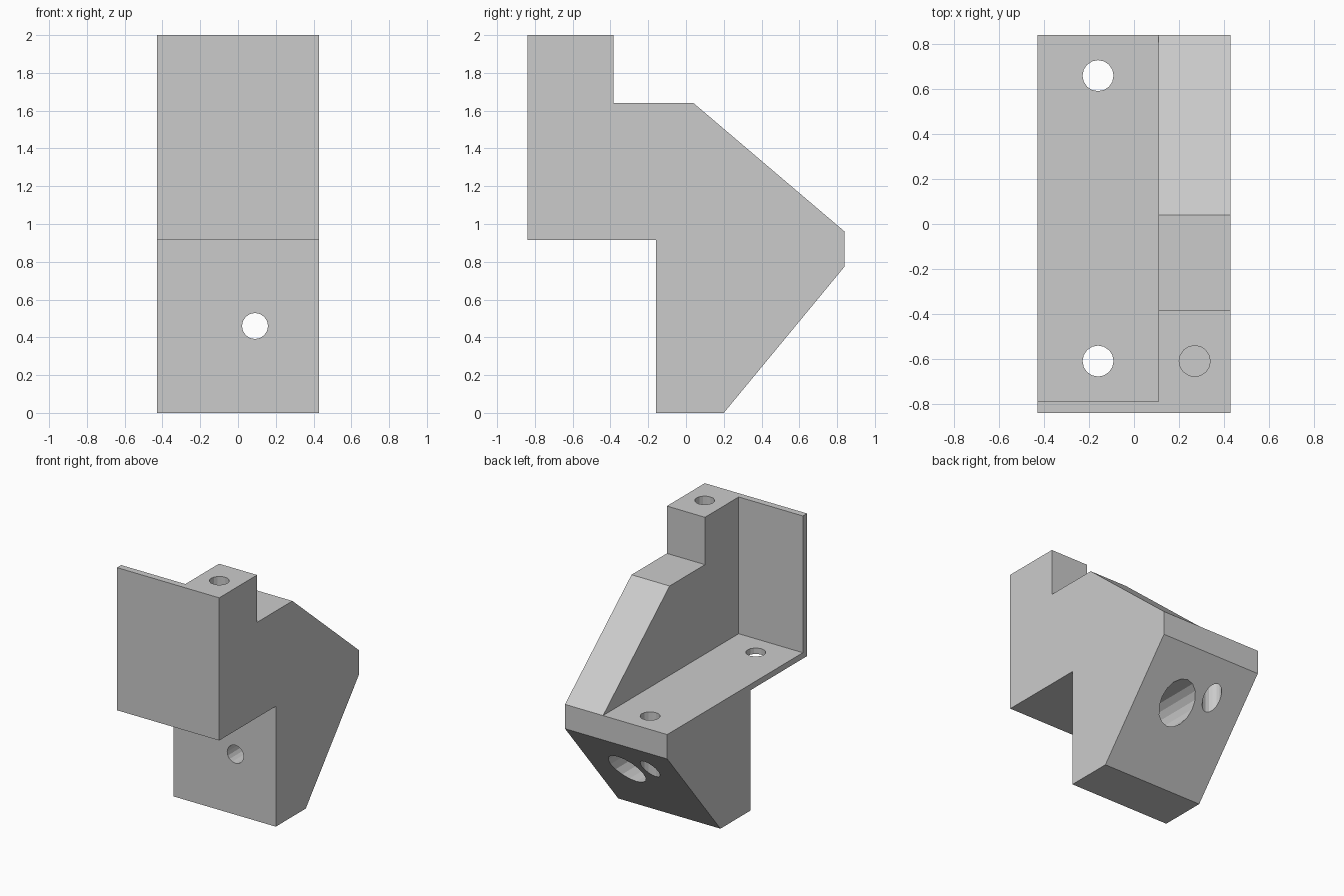
import bpy, bmesh
from math import pi
from mathutils import Matrix, Vector

if "Cube" in bpy.data.objects:
    bpy.data.objects.remove(bpy.data.objects["Cube"])

W = 0.43  # half width of the bracket


def finish(name, bm):
    bmesh.ops.recalc_face_normals(bm, faces=bm.faces[:])
    mesh = bpy.data.meshes.new(name)
    bm.to_mesh(mesh)
    bm.free()
    ob = bpy.data.objects.new(name, mesh)
    bpy.context.collection.objects.link(ob)
    return ob


def box(name, lo, hi):
    lo, hi = Vector(lo), Vector(hi)
    bm = bmesh.new()
    bmesh.ops.create_cube(bm, size=1, matrix=Matrix.Translation((lo + hi) / 2)
                          @ Matrix.Diagonal((*(hi - lo), 1)))
    return finish(name, bm)


def drill(name, start, end, radius):
    start, end = Vector(start), Vector(end)
    axis = end - start
    rot = Matrix.Rotation(pi / 2, 4, 'X') if abs(axis.y) > abs(axis.z) else Matrix()
    bm = bmesh.new()
    bmesh.ops.create_cone(bm, cap_ends=True, segments=16, radius1=radius, radius2=radius,
                          depth=axis.length,
                          matrix=Matrix.Translation((start + end) / 2) @ rot)
    return finish(name, bm)


# Solid bracket: side profile (y, z) extruded across the width
profile = [(-0.84, 2), (-0.385, 2), (-0.385, 1.64), (0.04, 1.64), (0.84, 0.96),
           (0.84, 0.775), (0.2, 0), (-0.16, 0), (-0.16, 0.915), (-0.84, 0.915)]
bm = bmesh.new()
face = bm.faces.new([bm.verts.new((-W, y, z)) for y, z in profile])
ext = bmesh.ops.extrude_face_region(bm, geom=[face])
bmesh.ops.translate(bm, vec=(2 * W, 0, 0),
                    verts=[v for v in ext['geom'] if isinstance(v, bmesh.types.BMVert)])
bracket = finish("bracket", bm)

cutters = [
    # Open pocket that leaves the floor, side wall and thin front wall
    box("pocket_cutter", (-1, -0.79, 0.96), (0.11, 1, 2.5)),
    # Vertical screw holes in the floor and the top block
    drill("rear_floor_hole", (-0.16, 0.66, 0.2), (-0.16, 0.66, 1.2), 0.069),
    drill("front_floor_hole", (-0.16, -0.61, 0.7), (-0.16, -0.61, 1.2), 0.069),
    drill("block_hole", (0.27, -0.61, 1.5), (0.27, -0.61, 2.2), 0.069),
    # Bolt hole through the leg, with a wide access bore from the slope
    drill("bolt_hole", (0.09, -0.4, 0.46), (0.09, 0.3, 0.46), 0.069),
    drill("bolt_head_bore", (0.09, 0.02, 0.46), (0.09, 1.0, 0.46), 0.138),
]

bpy.context.view_layer.objects.active = bracket
for cutter in cutters:
    cutter.hide_render = True
    mod = bracket.modifiers.new(cutter.name, 'BOOLEAN')
    mod.operation = 'DIFFERENCE'
    mod.solver = 'EXACT'
    mod.object = cutter
    bpy.ops.object.modifier_apply(modifier=mod.name)
    bpy.data.objects.remove(cutter)
